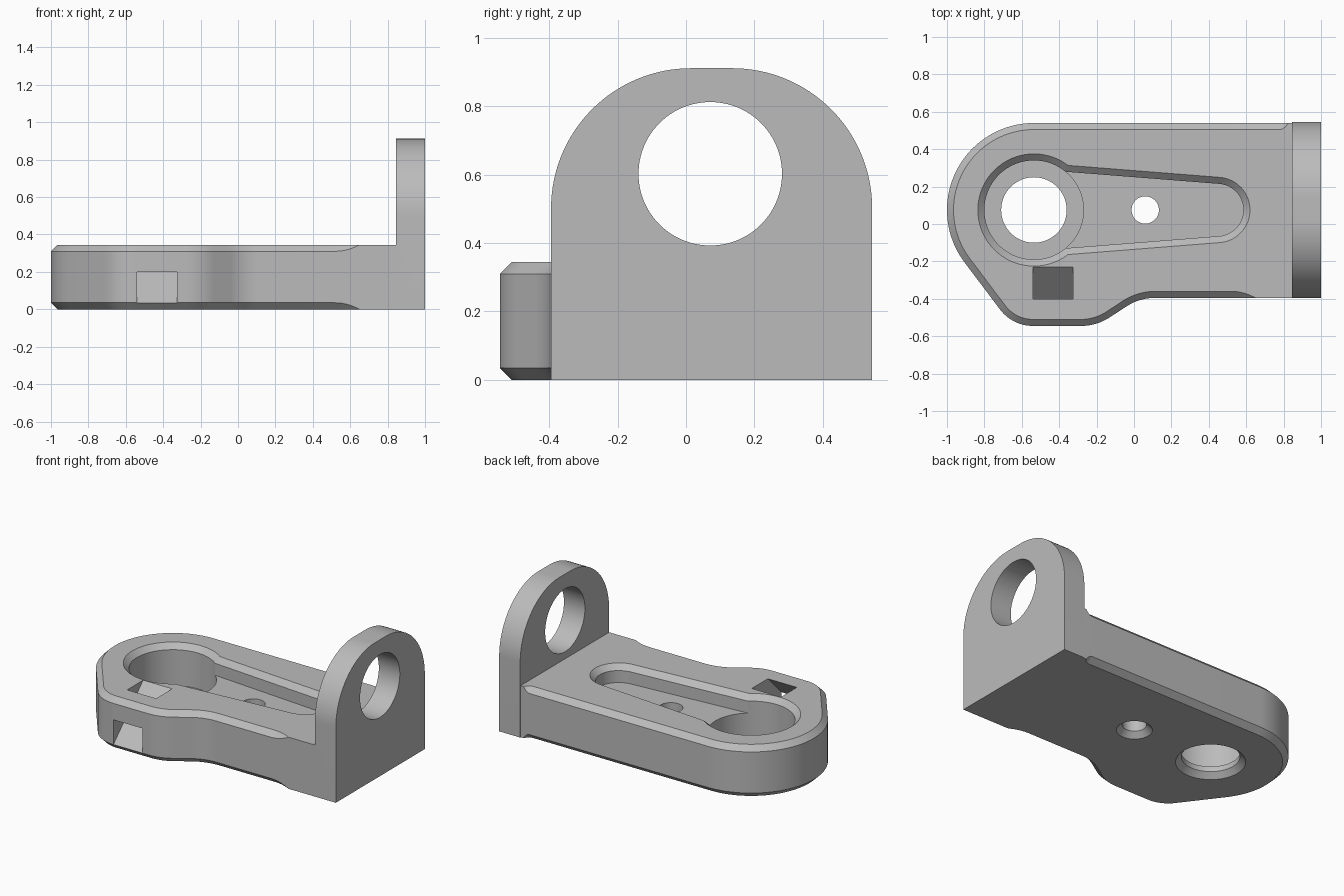
import bpy
from math import sin, cos, tan, asin, pi, radians
from mathutils import Vector

if "Cube" in bpy.data.objects:
    bpy.data.objects.remove(bpy.data.objects["Cube"])
import bmesh

grey = bpy.data.materials.new("plain grey")
grey.use_nodes = True
colour = (0.5, 0.5, 0.5, 1)
grey.diffuse_color = colour
grey.node_tree.nodes["Principled BSDF"].inputs["Base Color"].default_value = colour

H, C = 0.345, 0.035          # plate thickness and chamfer
BORE, TIP = Vector((-0.535, 0.075)), Vector((0.445, 0.075))


def arc(c, r, a0, a1, n=32):
    return [Vector((c[0] + r * cos(a0 + (a1 - a0) * i / n),
                    c[1] + r * sin(a0 + (a1 - a0) * i / n))) for i in range(n + 1)]


def circle(c, r, n=96):
    return arc(c, r, 0, 2 * pi, n)[:-1]


def fillet(p, corner, q, r, n=14):
    """Round one corner of a path with an arc of radius r."""
    p, corner, q = Vector(p), Vector(corner), Vector(q)
    u, v = (p - corner).normalized(), (q - corner).normalized()
    half = u.angle(v) / 2
    a, b = corner + u * (r / tan(half)), corner + v * (r / tan(half))
    mid = corner + (u + v).normalized() * (r / sin(half))
    turn = (a - mid).angle_signed(b - mid)
    a0 = Vector((1, 0)).angle_signed(a - mid)
    return arc(mid, r, -a0, -a0 - turn, n)


def loft(name, rings):
    """Skin equal rings of 3D points and cap both ends."""
    bm = bmesh.new()
    rows = [[bm.verts.new(p) for p in ring] for ring in rings]
    for lo, hi in zip(rows, rows[1:]):
        for i in range(len(lo)):
            j = (i + 1) % len(lo)
            bm.faces.new((lo[i], lo[j], hi[j], hi[i]))
    bm.faces.new(rows[0][::-1])
    bm.faces.new(rows[-1])
    bmesh.ops.remove_doubles(bm, verts=bm.verts, dist=1e-5)
    bmesh.ops.recalc_face_normals(bm, faces=bm.faces)
    mesh = bpy.data.meshes.new(name)
    bm.to_mesh(mesh)
    bm.free()
    mesh.materials.append(grey)
    ob = bpy.data.objects.new(name, mesh)
    bpy.context.collection.objects.link(ob)
    return ob


def level(points, z):
    return [(p.x, p.y, z) for p in points]


def across(points, x):
    return [(x, p.x, p.y) for p in points]


def turned(name, centre, profile):
    return loft(name, [level(circle(centre, r), z) for r, z in profile])


def combine(target, tool, operation):
    tool.hide_render = True
    mod = target.modifiers.new(operation.title(), 'BOOLEAN')
    mod.operation, mod.solver, mod.object = operation, 'EXACT', tool
    bpy.context.view_layer.objects.active = target
    bpy.ops.object.modifier_apply(modifier=mod.name)
    bpy.data.objects.remove(tool)


# Base plate outline, counterclockwise from the back right corner
R, FRONT, LOBE, END = 0.465, -0.395, -0.545, 0.845
lean = radians(217)
side = BORE + Vector((cos(lean), sin(lean))) * R
k1 = Vector((side.x - (LOBE - side.y) * tan(lean), LOBE))
k2, k3 = Vector((-0.2, LOBE)), Vector((0.03, FRONT))
outline = [Vector((x, BORE.y + R)) for x in (END, 0.825, 0.815, 0.805, 0.795, 0.78)]
outline += arc(BORE, R, pi / 2, lean, 40)
outline += fillet(side, k1, k2, 0.22) + fillet(k1, k2, k3, 0.28)
outline += fillet(k2, k3, (END, FRONT), 0.28)
outline += [Vector((0.52 + 0.13 * i / 8, FRONT)) for i in range(9)] + [Vector((END, FRONT))]


def chamfer_size(p):
    """Chamfer runs out to nothing beside the upright lug."""
    start, length = (0.78, 0.045) if p.y > 0 else (0.52, 0.13)
    t = min(max((p.x - start) / length, 0), 1)
    return C * (1 - t * t)


sizes = [chamfer_size(p) for p in outline]
inset = []
for i, p in enumerate(outline):
    d = (outline[(i + 1) % len(outline)] - outline[i - 1]).normalized()
    inset.append(p + Vector((-d.y, d.x)) * sizes[i])
bracket = loft("bracket", [
    level(inset, 0),
    [(p.x, p.y, s) for p, s in zip(outline, sizes)],
    [(p.x, p.y, H - s) for p, s in zip(outline, sizes)],
    level(inset, H)])

# Upright lug with rounded shoulders
LEFT, RIGHT, TOP, SHOULDER = FRONT, 0.545, 0.912, 0.41
lug_side = [Vector((LEFT, 0)), Vector((RIGHT, 0))]
lug_side += arc((RIGHT - SHOULDER, TOP - SHOULDER), SHOULDER, 0, pi / 2)
lug_side += arc((LEFT + SHOULDER, TOP - SHOULDER), SHOULDER, pi / 2, pi)
combine(bracket, loft("upright_lug", [across(lug_side, x) for x in (END, 1)]), 'UNION')

# Round hole through the lug
ring = circle((0.071, 0.603), 0.21)
combine(bracket, loft("lug_hole", [across(ring, x) for x in (0.7, 1.1)]), 'DIFFERENCE')

# Tapered slot leading away from the bore
wide, narrow = 0.217, 0.14
tilt = asin((wide - narrow) / (TIP - BORE).length)


def slot(grow):
    a = pi / 2 - tilt
    return arc(TIP, narrow + grow, -a, a) + arc(BORE, wide + grow, a, 2 * pi - a)


combine(bracket, loft("slot_pocket", [
    level(slot(g), z) for g, z in ((0, 0.23), (0, H - C), (C + 0.02, H + 0.02))]), 'DIFFERENCE')

# Stepped bore, and small hole countersunk from below
combine(bracket, turned("stepped_bore", BORE, [
    (0.175 + C + 0.02, -0.02), (0.175, C), (0.175, 0.07), (0.265, 0.07),
    (0.265, H - C), (0.265 + C + 0.02, H + 0.02)]), 'DIFFERENCE')
combine(bracket, turned("small_hole", (0.06, 0.075), [
    (0.073 + C + 0.02, -0.02), (0.073, C), (0.073, 0.3)]), 'DIFFERENCE')

# Slanted square passage from the top down to the front
passage = [Vector(p) for p in ((-0.18, 0.395), (-0.35, 0.395), (-0.6, 0.145), (-0.6, -0.02))]
combine(bracket, loft("strap_passage", [across(passage, x) for x in (-0.54, -0.325)]), 'DIFFERENCE')

bpy.ops.object.select_all(action='DESELECT')
bracket.select_set(True)
bpy.context.view_layer.objects.active = bracket
bpy.ops.object.shade_smooth_by_angle(angle=radians(25))
